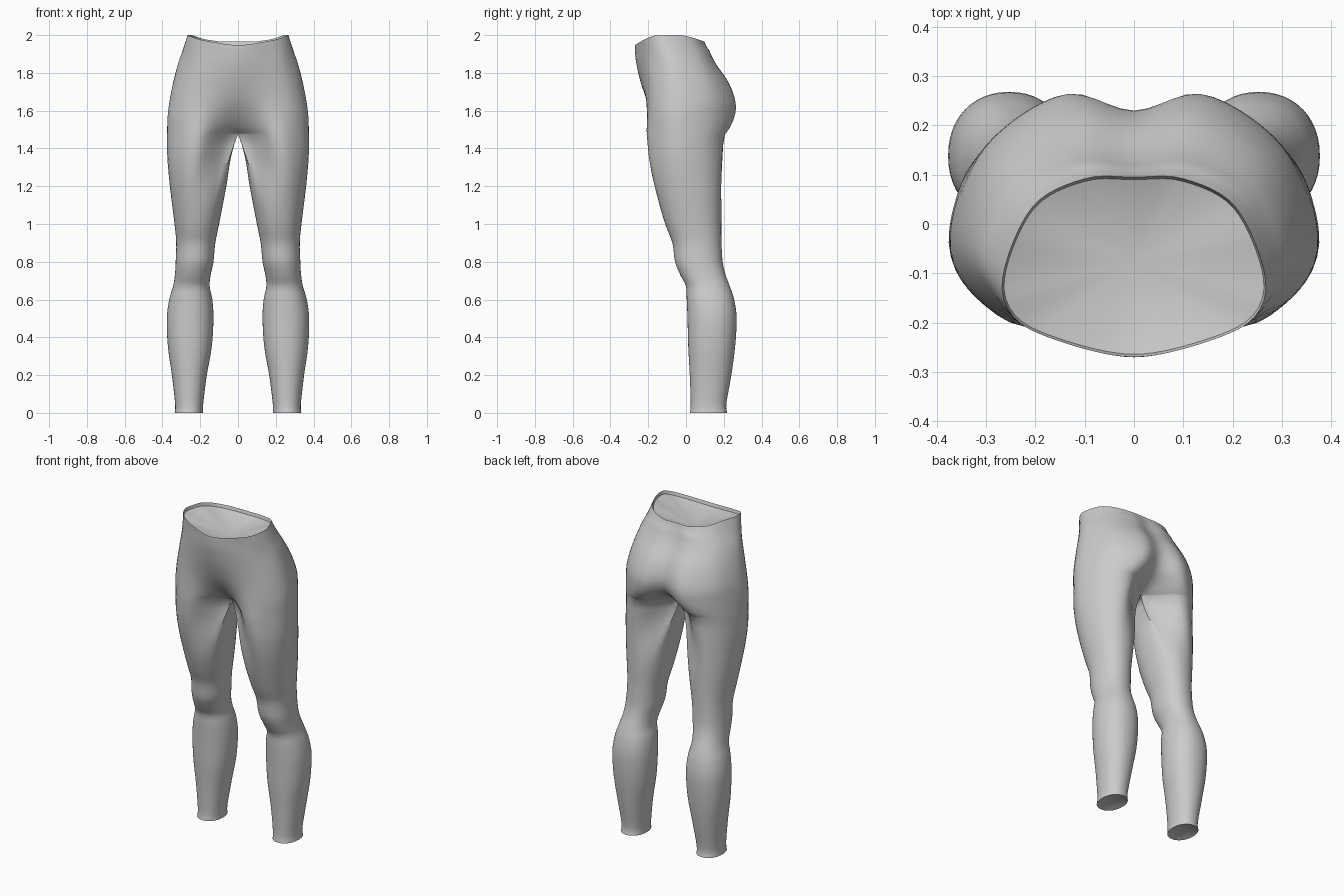
import bpy, bmesh, math

if "Cube" in bpy.data.objects:
    bpy.data.objects.remove(bpy.data.objects["Cube"])

N, ARC = 48, 36          # points round a leg; segments of its outer three quarters


def catmull(p0, p1, p2, p3, t):
    return [0.5 * (2*b + (c - a)*t + (2*a - 5*b + 4*c - d)*t*t + (3*b - a - 3*c + d)*t**3)
            for a, b, c, d in zip(p0, p1, p2, p3)]


def spline(pts, per, before=None, after=None):
    p = [before or pts[0]] + list(pts) + [after or pts[-1]]
    out = [catmull(*p[i:i + 4], k / per) for i in range(len(pts) - 1) for k in range(per)]
    return out + [list(pts[-1])]


def resample(pts, n):
    d = [0]
    for a, b in zip(pts, pts[1:]):
        d.append(d[-1] + math.dist(a, b))
    out, j = [], 0
    for i in range(n + 1):
        s = d[-1] * i / n
        while j < len(d) - 2 and d[j + 1] < s:
            j += 1
        t = (s - d[j]) / (d[j + 1] - d[j])
        out.append([a + (b - a) * t for a, b in zip(pts[j], pts[j + 1])])
    return out


def rim_z(y):
    # waistband dips at the front and a little at the back
    if y < -0.15:
        return 2 - 0.053 * ((-0.15 - y) / 0.12) ** 1.5
    return 2 - 0.032 * (max(0, y + 0.03) / 0.12) ** 1.4


def half_ring(row):
    z, yf0, *mid, yb0 = row
    pts = [(0, yf0)] + list(zip(mid[::2], mid[1::2])) + [(0, yb0)]
    arc = resample(spline(pts, 12, (-pts[1][0], pts[1][1]), (-pts[-2][0], pts[-2][1])), ARC)
    t = max(0, (z - 1.92) / 0.08)
    return [(max(0, x), y, z if t == 0 else 1.92 + t * (rim_z(y) - 1.92)) for x, y in arc]


def leg_ring(row, top):
    # ellipse that eases into the shape of the lowest hip section
    z, xi, xo, yf, yb = row
    w = min(1, max(0, (z - 1.05) / 0.40))
    w = w * w * (3 - 2 * w)
    tx = max(p[0] for p in top)
    ty0, ty1 = min(p[1] for p in top), max(p[1] for p in top)
    ring = []
    for i in range(N):
        a = math.radians(225 + 360 * i / N)
        c, s = math.cos(a), math.sin(a)
        x = (xi + xo)/2 + (xo - xi)/2 * math.copysign(abs(c)**0.93, c)
        y = (yf + yb)/2 + (yb - yf)/2 * math.copysign(abs(s)**0.93, s)
        hx = xi + (xo - xi) * top[i][0] / tx
        hy = yf + (yb - yf) * (top[i][1] - ty0) / (ty1 - ty0)
        ring.append((x + (hx - x) * w, y + (hy - y) * w, z))
    return ring


def bridge(bm, a, b, closed):
    n = len(a)
    for i in range(n if closed else n - 1):
        j = (i + 1) % n
        bm.faces.new((a[i], a[j], b[j], b[i]))


def fan(bm, ring, apex, closed):
    tip = bm.verts.new(apex)
    n = len(ring)
    for i in range(n if closed else n - 1):
        bm.faces.new((ring[i], ring[(i + 1) % n], tip))


def finish(bm, name):
    bmesh.ops.recalc_face_normals(bm, faces=bm.faces)
    me = bpy.data.meshes.new(name)
    bm.to_mesh(me)
    bm.free()
    ob = bpy.data.objects.new(name, me)
    bpy.context.collection.objects.link(ob)
    mod = ob.modifiers.new("mirror", 'MIRROR')
    mod.use_clip = True
    mod.merge_threshold = 0.0005
    bpy.ops.object.select_all(action='DESELECT')
    ob.select_set(True)
    bpy.context.view_layer.objects.active = ob
    bpy.ops.object.shade_smooth_by_angle(angle=math.radians(50))
    return ob


# leg: height, inner x, outer x, front y, back y
LEG = [(0, .185, .335, .02, .218), (.05, .184, .333, .025, .214), (.2, .165, .35, .02, .24),
       (.35, .139, .371, .012, .26), (.5, .13, .377, .008, .268), (.6, .136, .364, .004, .255),
       (.67, .15, .344, .0, .232), (.73, .145, .334, -.03, .21), (.8, .13, .33, -.058, .194),
       (.9, .12, .327, -.072, .188), (1.0, .10, .336, -.11, .187), (1.2, .062, .361, -.17, .19),
       (1.33, .042, .373, -.195, .193), (1.42, .02, .376, -.203, .197)]

# hips, half section: height, centre front y, then xy of front, front corner,
# side, back corner and buttock, centre back y
HIP = [(1.475, -.06, .19, -.206, .322, -.148, .376, -.03, .32, .135, .18, .205, .06),
       (1.51, -.105, .19, -.207, .322, -.148, .375, -.03, .315, .142, .165, .232, .12),
       (1.57, -.155, .19, -.207, .32, -.15, .373, -.03, .308, .15, .15, .257, .20),
       (1.65, -.203, .19, -.208, .31, -.153, .363, -.03, .302, .15, .14, .26, .23),
       (1.75, -.24, .19, -.213, .292, -.157, .343, -.04, .282, .128, .13, .222, .205),
       (1.85, -.263, .185, -.22, .27, -.165, .317, -.06, .255, .088, .12, .155, .143),
       (1.92, -.27, .17, -.228, .258, -.175, .292, -.08, .23, .058, .11, .12, .113),
       (2.0, -.27, .16, -.235, .248, -.185, .265, -.10, .205, .036, .10, .092, .095)]

# the seam closes the inner side of the thigh top along the centre line
hip_rings = [half_ring(r) for r in spline(HIP, 4)]
inner = N - ARC
y0, y1 = hip_rings[0][-1][1], hip_rings[0][0][1]
seam_pts = [(0, y0 + (y1 - y0) * k / inner, 1.475) for k in range(1, inner)]
leg_rings = [leg_ring(r, hip_rings[0] + seam_pts) for r in spline(LEG, 4)]

# leggings body: leg, crotch seam and hips
bm = bmesh.new()
rings = [[bm.verts.new(p) for p in r] for r in leg_rings]
for a, b in zip(rings, rings[1:]):
    bridge(bm, a, b, True)
hips = [[bm.verts.new(p) for p in r] for r in hip_rings]
bridge(bm, rings[-1], hips[0] + [bm.verts.new(p) for p in seam_pts], True)
for a, b in zip(hips, hips[1:]):
    bridge(bm, a, b, False)
finish(bm, "leggings")

# waist lining: short inner wall and sunken fan
bm = bmesh.new()
rim = hip_rings[-1]
top = [bm.verts.new(p) for p in rim]
low = [bm.verts.new((x * .985, -.08 + (y + .08) * .97, z - .02)) for x, y, z in rim]
bridge(bm, top, low, False)
fan(bm, low, (0, -.08, 1.88), False)
finish(bm, "waist_lining")

# ankle caps: slightly hollow fans
bm = bmesh.new()
fan(bm, [bm.verts.new(p) for p in leg_rings[0]], (.26, .119, .03), True)
finish(bm, "ankle_cap")
